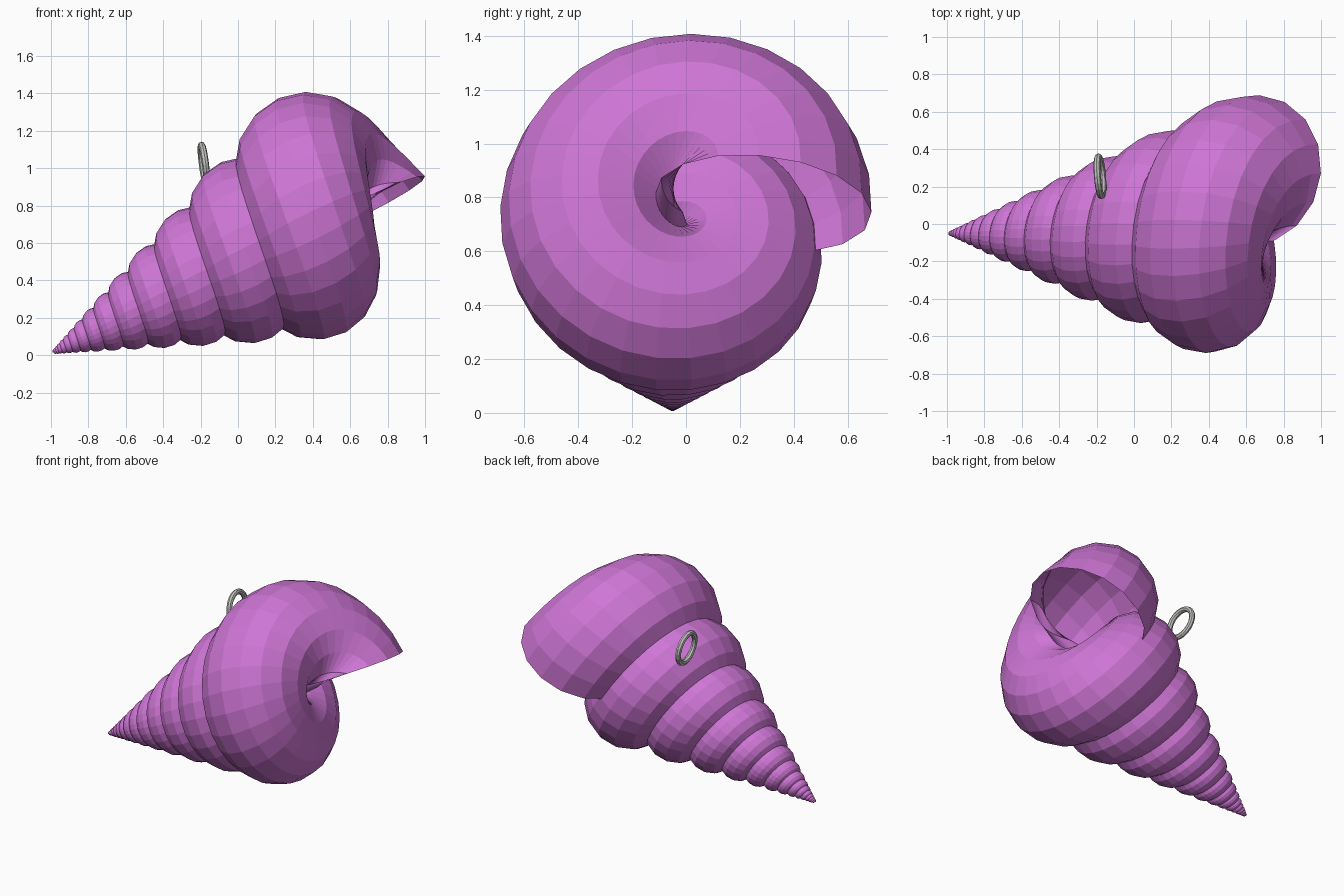
import bpy, bmesh, math
from mathutils import Vector

if "Cube" in bpy.data.objects:
    bpy.data.objects.remove(bpy.data.objects["Cube"])

def material(name, rgb):
    m = bpy.data.materials.new(name)
    m.diffuse_color = (*rgb, 1)
    m.use_nodes = True
    m.node_tree.nodes["Principled BSDF"].inputs["Base Color"].default_value = m.diffuse_color
    return m

shell_mat = material("orchid pink", (0.62, 0.18, 0.67))
ring_mat = material("light grey", (0.55, 0.55, 0.53))

# Shell frame: apex, tilted axis, and the two directions across it
TILT = math.radians(26.2)
APEX = Vector((-1.01, -0.05, 0.005))
AXIS = Vector((math.cos(TILT), 0, math.sin(TILT)))
UP = Vector((-math.sin(TILT), 0, math.cos(TILT)))
SIDE = Vector((0, 1, 0))

# Spiral: a round section swept around the axis, shrinking to the tip
TURNS, STEPS, SIDES = 14.5, 28, 16
SHRINK = 0.75                       # size ratio per turn
CENTRE_R, CENTRE_T, RADIUS = 0.338, 1.818, 0.405
END = math.radians(-6)              # direction of the mouth

bm = bmesh.new()
rings = []
for i in range(int(TURNS * STEPS) + 1):
    back = i / STEPS
    k = SHRINK ** back
    phi = END + 2 * math.pi * back
    out = SIDE * math.cos(phi) + UP * math.sin(phi)
    ring = []
    for j in range(SIDES):
        a = 2 * math.pi * (j + 0.1) / SIDES
        r = CENTRE_R + RADIUS * math.cos(a)
        t = CENTRE_T + RADIUS * math.sin(a)
        ring.append(bm.verts.new(APEX + k * (out * r + AXIS * t)))
    rings.append(ring)
for a, b in zip(rings, rings[1:]):
    for j in range(SIDES):
        n = (j + 1) % SIDES
        bm.faces.new((a[j], a[n], b[n], b[j]))
bm.faces.new(rings[-1])             # closed tip, open mouth
bmesh.ops.recalc_face_normals(bm, faces=bm.faces)
mesh = bpy.data.meshes.new("spiral_shell")
bm.to_mesh(mesh)
bm.free()
mesh.materials.append(shell_mat)
shell = bpy.data.objects.new("spiral_shell", mesh)
bpy.context.collection.objects.link(shell)

# Hanging ring
bpy.ops.mesh.primitive_torus_add(major_segments=20, minor_segments=8,
                                 major_radius=0.104, minor_radius=0.019,
                                 location=(-0.182, 0.255, 1.02))
ring = bpy.context.object
ring.name = "hanging_ring"
ring.rotation_euler = Vector((1, 0.08, 0.13)).to_track_quat('Z', 'Y').to_euler()
ring.data.materials.append(ring_mat)
